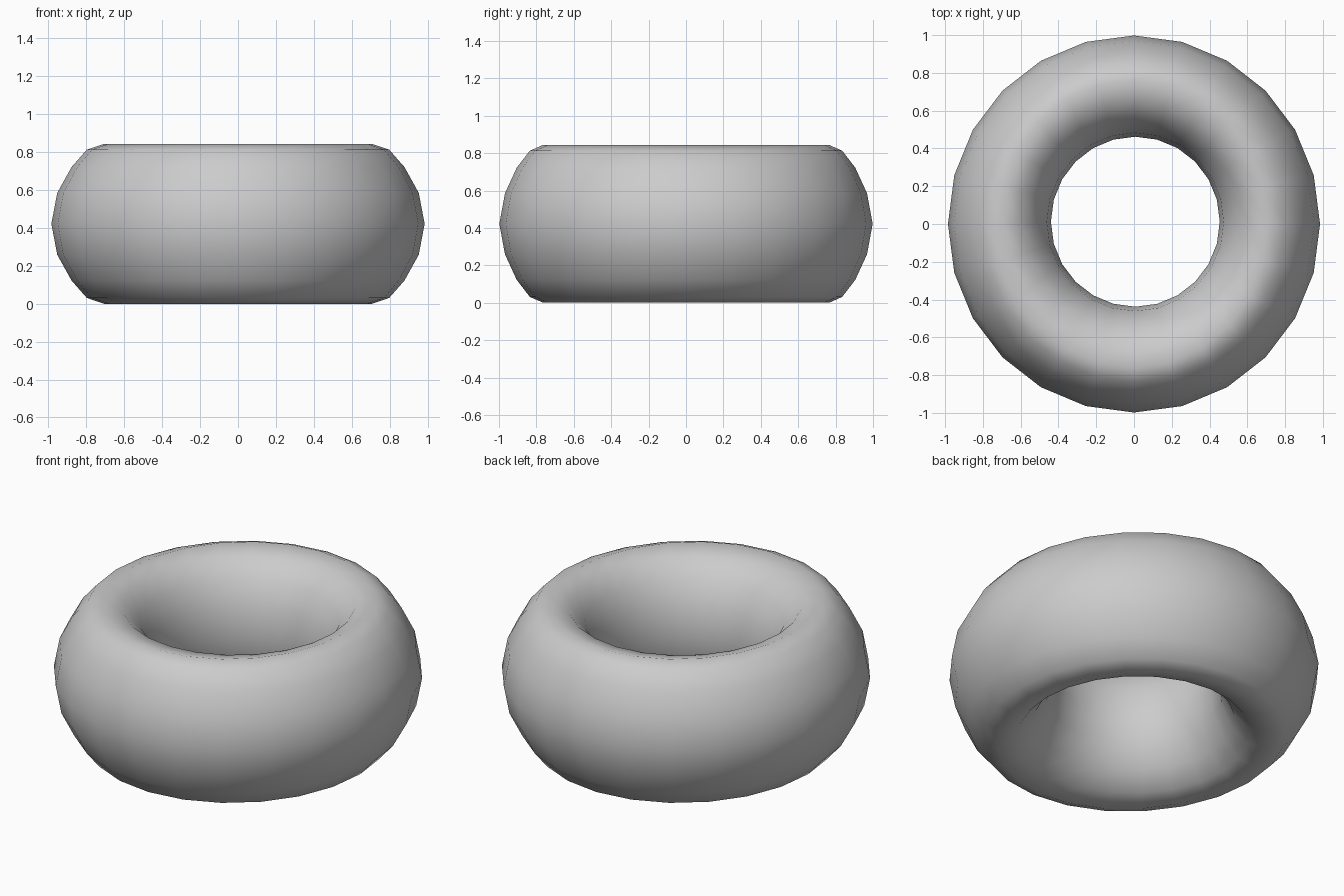
import bpy, bmesh, math

if "Cube" in bpy.data.objects:
    bpy.data.objects.remove(bpy.data.objects["Cube"])

SEGS = 24
MID = 0.422
# Cross-section, equator to crest: (radius along x, radius along y, height above middle)
outer = [(0.985, 0.998, 0.0), (0.954, 0.968, 0.163), (0.878, 0.905, 0.30),
         (0.798, 0.835, 0.391), (0.707, 0.764, 0.422)]
inner = [(0.615, 0.635, 0.391), (0.535, 0.54, 0.30), (0.468, 0.472, 0.163), (0.447, 0.45, 0.0)]
upper = outer + inner
# Mirror the upper half to close the loop
loop = upper + [(a, b, -h) for a, b, h in reversed(upper[1:-1])]

bm = bmesh.new()
rings = []
for i in range(SEGS):
    t = 2 * math.pi * i / SEGS
    c, s = math.cos(t), math.sin(t)
    ring = []
    for a, b, h in loop:
        # the hole sits very slightly off centre
        k = max(0.0, (0.72 - a) / 0.27)
        ring.append(bm.verts.new((a * c + 0.007 * k, b * s + 0.012 * k, h + MID)))
    rings.append(ring)

n = len(loop)
for i in range(SEGS):
    p, q = rings[i], rings[(i + 1) % SEGS]
    for j in range(n):
        f = bm.faces.new((p[j], q[j], q[(j + 1) % n], p[(j + 1) % n]))
        f.smooth = True
bmesh.ops.recalc_face_normals(bm, faces=bm.faces)

mesh = bpy.data.meshes.new("thick_ring")
bm.to_mesh(mesh)
bm.free()
bpy.context.collection.objects.link(bpy.data.objects.new("thick_ring", mesh))
